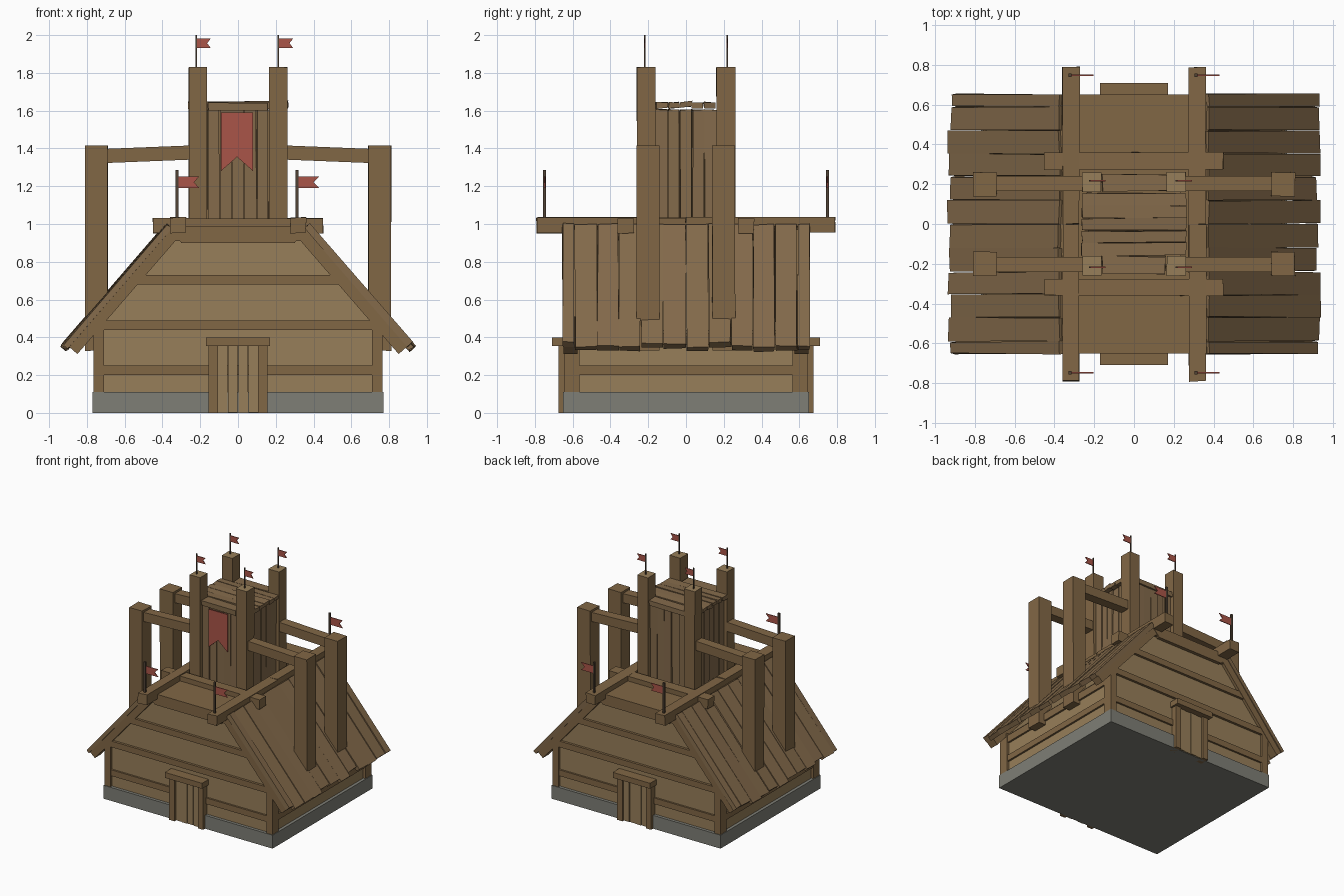
import bpy, random
from mathutils import Vector

if "Cube" in bpy.data.objects:
    bpy.data.objects.remove(bpy.data.objects["Cube"])

random.seed(4)


def material(name, rgb):
    m = bpy.data.materials.new(name)
    m.diffuse_color = (*rgb, 1)
    m.use_nodes = True
    m.node_tree.nodes["Principled BSDF"].inputs["Base Color"].default_value = m.diffuse_color
    return m


WOOD = material("wood", (0.22, 0.135, 0.06))
ROOF = material("roof_wood", (0.23, 0.145, 0.07))
PANEL = material("light_wood", (0.31, 0.21, 0.10))
STONE = material("stone", (0.21, 0.21, 0.18))
RED = material("red_cloth", (0.40, 0.09, 0.065))
DARK = material("dark_pole", (0.08, 0.055, 0.035))


def mesh(name, verts, faces, mat):
    me = bpy.data.meshes.new(name)
    me.from_pydata([tuple(v) for v in verts], [], faces)
    me.materials.append(mat)
    ob = bpy.data.objects.new(name, me)
    bpy.context.collection.objects.link(ob)
    return ob


def box(name, x, y, z, mat=WOOD, jit=0.0, light_top=False):
    """Box from (min, max) ranges, optionally hand-hewn by jittering corners."""
    r = lambda: random.uniform(-jit, jit)
    x, y, z = sorted(x), sorted(y), sorted(z)
    v = [(a + r(), b + r(), c + r()) for a in x for b in y for c in z]
    f = [(0, 1, 3, 2), (4, 6, 7, 5), (0, 4, 5, 1), (2, 3, 7, 6), (0, 2, 6, 4), (1, 5, 7, 3)]
    ob = mesh(name, v, f, mat)
    if light_top:
        ob.data.materials.append(PANEL)
        ob.data.polygons[5].material_index = 1
    return ob


def prism(name, pts, y0, y1, mat):
    """Extrude a counter-clockwise xz outline along y."""
    n = len(pts)
    y0, y1 = sorted((y0, y1))
    v = [(p[0], y, p[1]) for y in (y0, y1) for p in pts]
    f = [tuple(range(n)), tuple(range(2 * n - 1, n - 1, -1))]
    f += [(i, i + n, (i + 1) % n + n, (i + 1) % n) for i in range(n)]
    return mesh(name, v, f, mat)


def gable_x(z):
    """Half width of the gable under the rafters."""
    return 0.755 if z < 0.43 else (0.86 - 0.655 * z) / 0.756


def trapezoid(z0, z1):
    a, b = gable_x(z0), gable_x(z1)
    return [(-a, z0), (a, z0), (b, z1), (-b, z1)]


def flag(x, y, z0, z1, r, w, h, drop):
    """Pole with a swallowtail flag flying towards +x."""
    box("flag_pole", (x - r, x + r), (y - r, y + r), (z0, z1), DARK)
    t, b = z1 - drop, z1 - drop - h
    prism("flag", [(x, b), (x + w, b), (x + w * 0.75, (t + b) / 2), (x + w, t), (x, t)],
          y - 0.003, y + 0.003, RED)


# Stone base and house body
box("stone_base", (-0.77, 0.77), (-0.65, 0.65), (0, 0.11), STONE)
prism("house_body", [(-0.745, 0.1), (0.745, 0.1), (0.745, 0.435), (0.33, 0.915),
                     (-0.33, 0.915), (-0.745, 0.435)], -0.625, 0.625, PANEL)

# Timber frame on the walls
for sx in (-1, 1):
    box("side_rail", (sx * 0.73, sx * 0.76), (-0.6, 0.6), (0.20, 0.25))
    box("side_top_rail", (sx * 0.70, sx * 0.76), (-0.6, 0.6), (0.36, 0.42))
    for sy in (-1, 1):
        box("corner_post", (sx * 0.71, sx * 0.765), (sy * 0.565, sy * 0.645), (0.11, 0.44))
for s in (-1, 1):
    box("end_rail", (-0.72, 0.72), (s * 0.61, s * 0.64), (0.20, 0.25))
    for z0, z1 in ((0.44, 0.49), (0.68, 0.73), (0.91, 0.96)):
        prism("gable_beam", trapezoid(z0, z1), s * 0.6, s * 0.645, WOOD)

# Doors front and back
for s in (-1, 1):
    for sx in (-1, 1):
        box("door_jamb", (sx * 0.107, sx * 0.155), (s * 0.6, s * 0.675), (0, 0.36))
    box("door_lintel", (-0.17, 0.17), (s * 0.61, s * 0.71), (0.355, 0.40))
    for i in range(4):
        x = -0.108 + i * 0.054
        box("door_plank", (x + 0.002, x + 0.052), (s * 0.6, s * (0.657 + 0.004 * (i % 2))),
            (0.003, 0.357), PANEL)

# Sloped roof: rafters and uneven planks, laid from ridge edge down to the eaves
for sx in (-1, 1):
    slope = Vector((0.655 * sx, 0, -0.756))
    normal = Vector((0.756 * sx, 0, 0.655))
    ridge = Vector((0.377 * sx, 0, 1.0))

    def slab(name, y0, y1, length, lo, hi, jit, mat):
        ob = box(name, (0, length), (y0, y1), (lo, hi), mat, jit)
        for v in ob.data.vertices:
            v.co = ridge + slope * v.co.x + normal * v.co.z + Vector((0, v.co.y, 0))
        if sx < 0:
            ob.data.flip_normals()

    for s in (-1, 1):
        slab("rafter", s * 0.575, s * 0.648, 0.83, -0.093, -0.03, 0, WOOD)
    edges = [-0.655, -0.59, -0.47, -0.355, -0.24, -0.12, 0, 0.12, 0.24, 0.355, 0.47, 0.59, 0.655]
    for i in range(12):
        lift = random.uniform(-0.006, 0.004)
        slab("roof_plank", edges[i] + 0.002, edges[i + 1] - 0.002,
             0.84 + random.uniform(-0.015, 0.02), -0.036 + lift, lift, 0.004, ROOF)

# Flat ridge deck and the crossed beams on it
prism("ridge_deck", [(-0.30, 0.9), (0.30, 0.9), (0.345, 0.95), (0.375, 0.99),
                     (-0.375, 0.99), (-0.345, 0.95)], -0.652, 0.652, WOOD)
for s in (-1, 1):
    box("ridge_beam", (s * 0.275, s * 0.36), (-0.79, 0), (0.953, 1.035), WOOD, 0.004)
    box("ridge_beam", (s * 0.275, s * 0.36), (0, 0.79), (0.953, 1.035), WOOD, 0.004)
    box("cross_beam", (-0.45, 0.45), (s * 0.275, s * 0.36), (0.95, 1.03), WOOD, 0.003)

# Tower: core, corner posts, plank cladding
box("tower_core", (-0.215, 0.215), (-0.215, 0.215), (0.95, 1.6))
for sx in (-1, 1):
    for sy in (-1, 1):
        box("tower_post", (sx * 0.165, sx * 0.26), (sy * 0.16, sy * 0.26), (0.95, 1.83),
            WOOD, 0.002, True)
for s in (-1, 1):
    for i in range(5):
        a = -0.162 + i * 0.065
        d = 0.232 + random.uniform(-0.005, 0.005)
        box("tower_end_plank", (a + 0.002, a + 0.063), (s * 0.2, s * d), (0.97, 1.605), ROOF, 0.003)
        box("tower_side_plank", (s * 0.2, s * d), (a + 0.002, a + 0.063), (0.97, 1.605), ROOF, 0.003)

# Tower roof planks
for i in range(5):
    y = -0.16 + i * 0.064
    z = 1.612 + random.uniform(-0.004, 0.008)
    box("tower_roof_plank", (-0.262, 0.262), (y + 0.002, y + 0.062), (z, z + 0.03), ROOF, 0.005)
for s in (-1, 1):
    box("tower_roof_edge", (-0.16, 0.16), (s * 0.163, s * 0.25), (1.6, 1.638), ROOF, 0.005)

# Banner on the front of the tower
prism("banner", [(-0.09, 1.28), (-0.005, 1.355), (0.08, 1.28), (0.08, 1.59), (-0.09, 1.59)],
      -0.252, -0.243, RED)

# Outer posts through the roof, tied to the tower by beams
for sx in (-1, 1):
    for sy in (-1, 1):
        box("outer_post", (sx * 0.69, sx * 0.81), (sy * 0.14, sy * 0.26), (0.33, 1.415),
            WOOD, 0.002)
        tie = box("tie_beam", (sx * 0.22, sx * 0.72), (sy * 0.165, sy * 0.242), (1.33, 1.405))
        for v in tie.data.vertices:
            v.co.z += 0.012 if abs(v.co.x) < 0.5 else -0.008

# Flags on the tower posts and on the ends of the ridge beams
for sy in (-1, 1):
    for x in (-0.222, 0.214):
        flag(x, sy * 0.218, 1.8, 2.0, 0.004, 0.078, 0.05, 0.018)
    for x in (-0.322, 0.312):
        flag(x, sy * 0.748, 1.0, 1.285, 0.008, 0.118, 0.062, 0.033)
